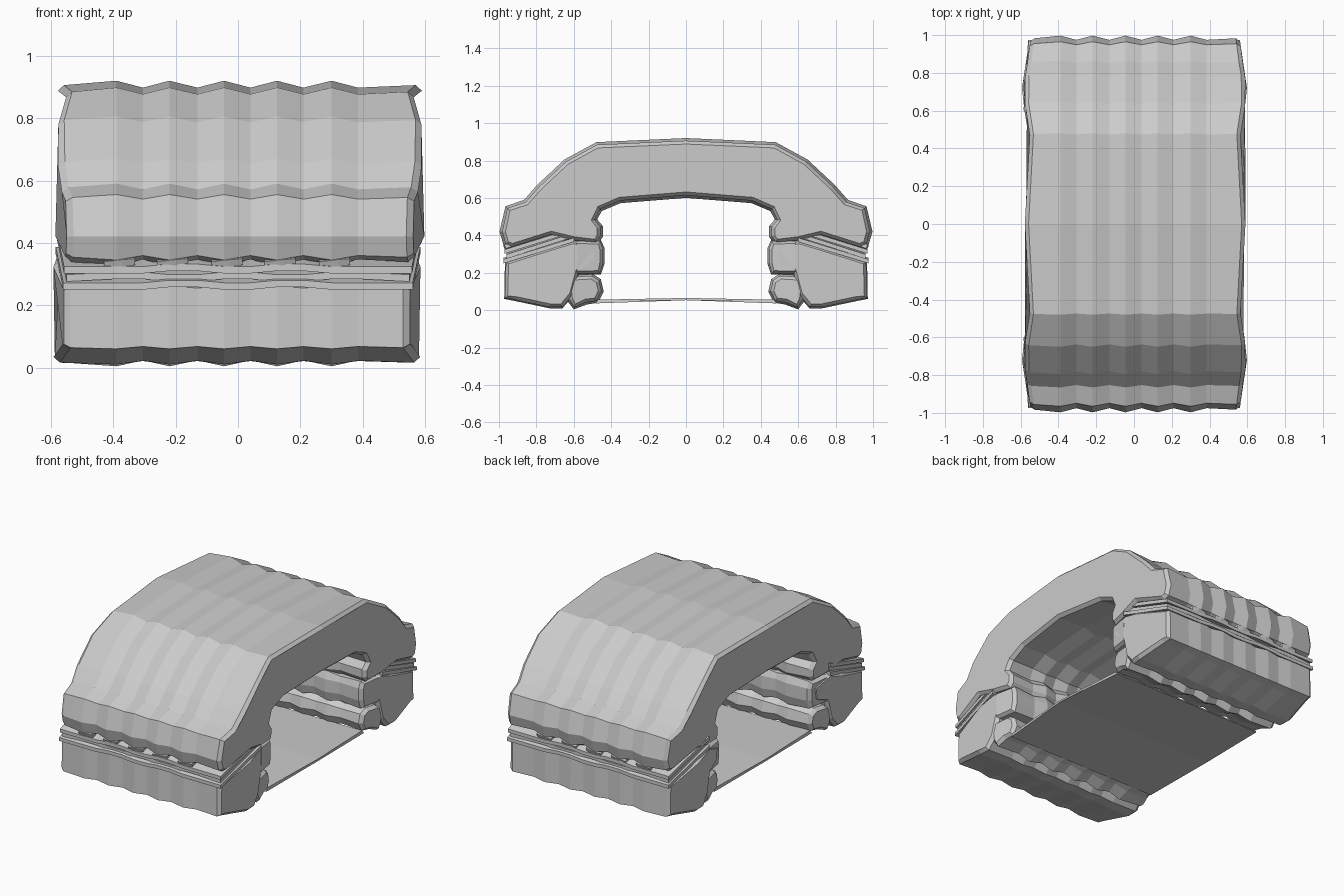
import bpy, bmesh
from mathutils import Vector

if "Cube" in bpy.data.objects:
    bpy.data.objects.remove(bpy.data.objects["Cube"])

RIBS = [-.39, -.305, -.22, -.13, -.045, .04, .125, .21, .30, .385]
# how far the side walls swell or pinch along the length: (|y|, x change)
SWELL = [(0, .0), (.45, -.03), (.60, -.005), (.72, .008), (.86, -.015), (1.1, -.045)]


def swell(y):
    y = abs(y)
    for (a, u), (b, v) in zip(SWELL, SWELL[1:]):
        if y <= b:
            return u + (v - u) * (y - a) / (b - a)
    return SWELL[-1][1]


def offset(profile, d):
    """Push every corner of a closed (y, z) outline outward by d."""
    n = len(profile)
    pts = [Vector(p) for p in profile]
    area = sum(a.x * b.y - b.x * a.y for a, b in zip(pts, pts[1:] + pts[:1]))
    side = 1 if area > 0 else -1
    out = []
    for i, p in enumerate(pts):
        t1 = (p - pts[i - 1]).normalized()
        t2 = (pts[(i + 1) % n] - p).normalized()
        nrm = Vector((t1.y + t2.y, -t1.x - t2.x)) * side
        if nrm.length > 1e-4:
            nrm.normalize()
        out.append(p + nrm * d)
    return out


def loft(name, profile, stations):
    """Skin an outline along x; stations are (x, outline offset, z shift)."""
    bm = bmesh.new()
    rings = []
    for x, d, dz in stations:
        ring = []
        for p in offset(profile, d):
            s = swell(p.x) if abs(x) > .5 else 0
            ring.append(bm.verts.new((x + (s if x > 0 else -s), p.x, p.y + dz)))
        rings.append(ring)
    n = len(profile)
    for a, b in zip(rings, rings[1:]):
        for i in range(n):
            j = (i + 1) % n
            bm.faces.new((a[i], a[j], b[j], b[i]))
    bm.faces.new(rings[0])
    bm.faces.new(rings[-1])
    bmesh.ops.recalc_face_normals(bm, faces=bm.faces[:])
    me = bpy.data.meshes.new(name)
    bm.to_mesh(me)
    bm.free()
    ob = bpy.data.objects.new(name, me)
    bpy.context.collection.objects.link(ob)
    return ob


def ribbed(depth, rim, left, right, bulge=.02):
    """Stations alternating between ridges and valleys, with bevelled ends."""
    mid = [(x, 0 if i % 2 == 0 else -depth, 0) for i, x in enumerate(RIBS)]
    return ([(-left, -rim - .018, 0), (bulge - left, -rim, 0)] + mid +
            [(right - bulge, -rim, 0), (right, -rim - .018, 0)])


# padded arch with its two flared lower lips
half = [(.48, .898), (.65, .805), (.795, .67), (.865, .59), (.965, .555),
        (.997, .42), (.975, .345), (.93, .325), (.72, .39), (.60, .36),
        (.475, .35), (.445, .39), (.445, .45), (.475, .485), (.45, .53), (.35, .572)]
arch = ([(0, .92)] + half + [(0, .60)] + [(-y, z) for y, z in reversed(half)])
loft("padded_arch", arch, ribbed(.022, .014, .578, .59))

foot = [(.968, .262), (.972, .06), (.92, .05), (.73, .010), (.66, .010),
        (.60, .08), (.57, .2), (.48, .235), (.47, .33), (.60, .38), (.72, .345)]
roll = [(.44, .10), (.455, .165), (.50, .195), (.60, .19), (.645, .16),
        (.635, .05), (.60, .004), (.53, .03), (.47, .04)]

for side, label in ((-1, "front"), (1, "back")):
    flip = lambda prof: [(side * y, z) for y, z in prof]
    # block foot under each end of the arch
    loft(label + "_foot", flip(foot), ribbed(.012, .006, .585, .578))
    # small pleated roll on the inner side of the foot
    loft(label + "_inner_roll", flip(roll), ribbed(.02, .012, .575, .57))
    # stacked thin layers squeezed between arch and foot
    for k in range(3):
        z = .25 + .026 * k
        y = (.975, .96, .97)[k]
        layer = [(y, z), (y, z + .022), (.60, z + .137), (.60, z + .115)]
        wave = [(x, 0, .008 * ((i // 2 + k) % 2)) for i, x in enumerate(RIBS)]
        e = (.59, .578, .587)[k]
        loft("%s_layer_%d" % (label, k + 1), flip(layer),
             [(-e, 0, 0)] + wave + [(e, 0, 0)])
    # tucked scraps that break up the seam under the lip
    for i in range(0, 10, 2):
        x = RIBS[i]
        scrap = [(.965, .32), (.975, .345), (.80, .41), (.80, .38)]
        loft("%s_tuck_%d" % (label, i // 2 + 1), flip(scrap),
             [(x - .04, -.004, -.004), (x + .02, .003, 0), (x + .06, -.004, .006)])
    # folded strip on the inner wall
    fold = [(.455, .19), (.435, .25), (.435, .33), (.455, .375), (.60, .375), (.60, .19)]
    loft(label + "_inner_fold", flip(fold), ribbed(.018, .008, .58, .578))

# thin sheet joining the feet at floor level
sheet = [(-.485, .036), (0, .053), (.485, .036), (.47, .056), (0, .065), (-.47, .056)]
loft("floor_sheet", sheet, [(-.56, 0, 0), (.56, 0, 0)])
